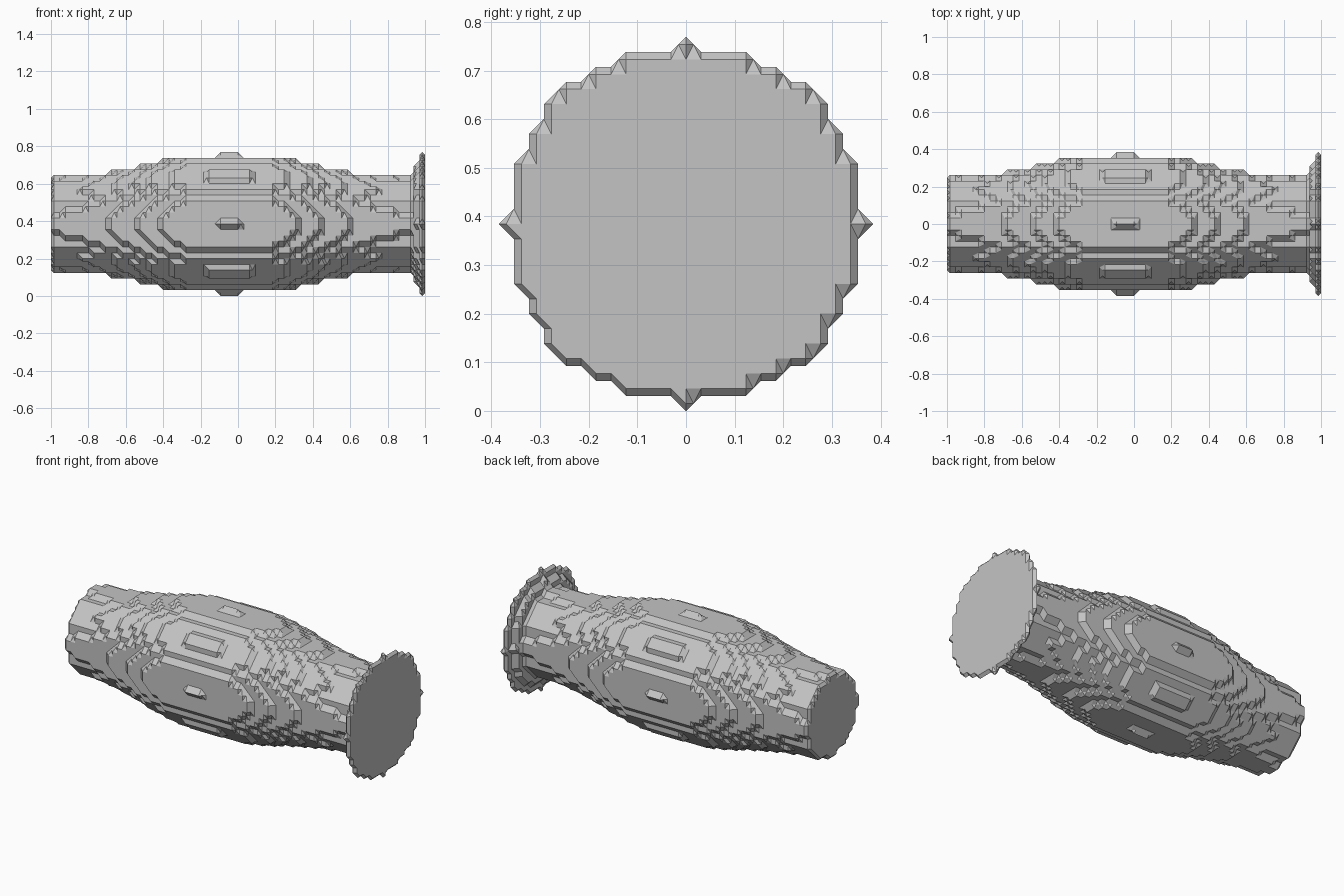
import bpy, bmesh
from math import radians
from mathutils import Vector
from itertools import product

cube = bpy.data.objects.get("Cube")
if cube:
    bpy.data.objects.remove(cube)

LENGTH = 65            # blocks along x
STEP = 2 / LENGTH      # block size
REACH = 12             # largest radius in blocks
MIDDLE = 30.5          # centre of the barrel swelling

# Radius of the barrel by distance from its middle
PROFILE = [(0, 12.05), (2, 12.048), (4, 12.042), (8, 11.72), (12, 11.045),
           (16, 10.04), (21, 9.036), (24, 8.6), (27, 8.45), (29, 8.25), (32, 8.06)]
# Radius of the flared end, layer by layer
FLARE = {LENGTH - 2: 10.06, LENGTH - 1: 12.062}


def radius(layer):
    if layer in FLARE:
        return FLARE[layer]
    d = abs(layer - MIDDLE)
    for (d0, r0), (d1, r1) in zip(PROFILE, PROFILE[1:]):
        if d <= d1:
            return r0 + (r1 - r0) * (d - d0) / (d1 - d0)
    return PROFILE[-1][1]


# Solid blocks of the turned shape
span = range(-REACH, REACH + 1)
solid = set()
for x in range(LENGTH):
    limit = radius(x) ** 2
    for y, z in product(span, span):
        if y * y + z * z + 0.008 * (abs(y) - abs(z)) ** 2 <= limit:
            solid.add((x, y, z))


def cell_faces():
    """Corner loops of the six sides of a unit cell, wound from outside."""
    for axis in range(3):
        u, v = (axis + 1) % 3, (axis + 2) % 3
        for side in (0, 1):
            loop = []
            for a, b in ((0, 0), (1, 0), (1, 1), (0, 1)):
                c = [0, 0, 0]
                c[axis], c[u], c[v] = side, a, b
                loop.append(tuple(c))
            yield loop if side else loop[::-1]


SIDES = list(cell_faces())
CORNERS = list(product((0, 1), repeat=3))
bm = bmesh.new()
verts = {}


def vertex(key):
    """Surface point halfway along a cell edge."""
    if key not in verts:
        x, y, z = (k / 2 for k in key)
        verts[key] = bm.verts.new(Vector((
            (x + 0.5) * STEP - 1, y * STEP, (z + REACH + 0.5) * STEP)))
    return verts[key]


# Bevelled skin: link edge midpoints around the solid corners of each cell
for x, y, z in product(range(-1, LENGTH), range(-REACH - 1, REACH + 1),
                       range(-REACH - 1, REACH + 1)):
    count = sum((x + i, y + j, z + k) in solid for i, j, k in CORNERS)
    if count in (0, 8):
        continue
    follow = {}
    for side in SIDES:
        pts = [(x + i, y + j, z + k) for i, j, k in side]
        inside = [p in solid for p in pts]
        mids = [tuple(a + b for a, b in zip(pts[i], pts[(i + 1) % 4]))
                for i in range(4)]
        for i in range(4):
            if not inside[i] and inside[(i + 1) % 4]:
                j = (i + 1) % 4
                while inside[(j + 1) % 4]:
                    j = (j + 1) % 4
                follow[mids[i]] = mids[j]
    while follow:
        key, after = follow.popitem()
        loop = [key]
        while after != key:
            loop.append(after)
            after = follow.pop(after)
        bm.faces.new([vertex(k) for k in loop])

# Merge the flat regions into single facets
bmesh.ops.triangulate(bm, faces=bm.faces[:])
bmesh.ops.recalc_face_normals(bm, faces=bm.faces[:])
bmesh.ops.dissolve_limit(bm, angle_limit=radians(1), verts=bm.verts[:], edges=bm.edges[:])

mesh = bpy.data.meshes.new("flared_grip")
bm.to_mesh(mesh)
bm.free()
grip = bpy.data.objects.new("flared_grip", mesh)
bpy.context.collection.objects.link(grip)

# Plain grey
grey = bpy.data.materials.new("light_grey")
grey.use_nodes = True
colour = (0.55, 0.55, 0.55, 1)
grey.diffuse_color = colour
grey.node_tree.nodes["Principled BSDF"].inputs["Base Color"].default_value = colour
mesh.materials.append(grey)
